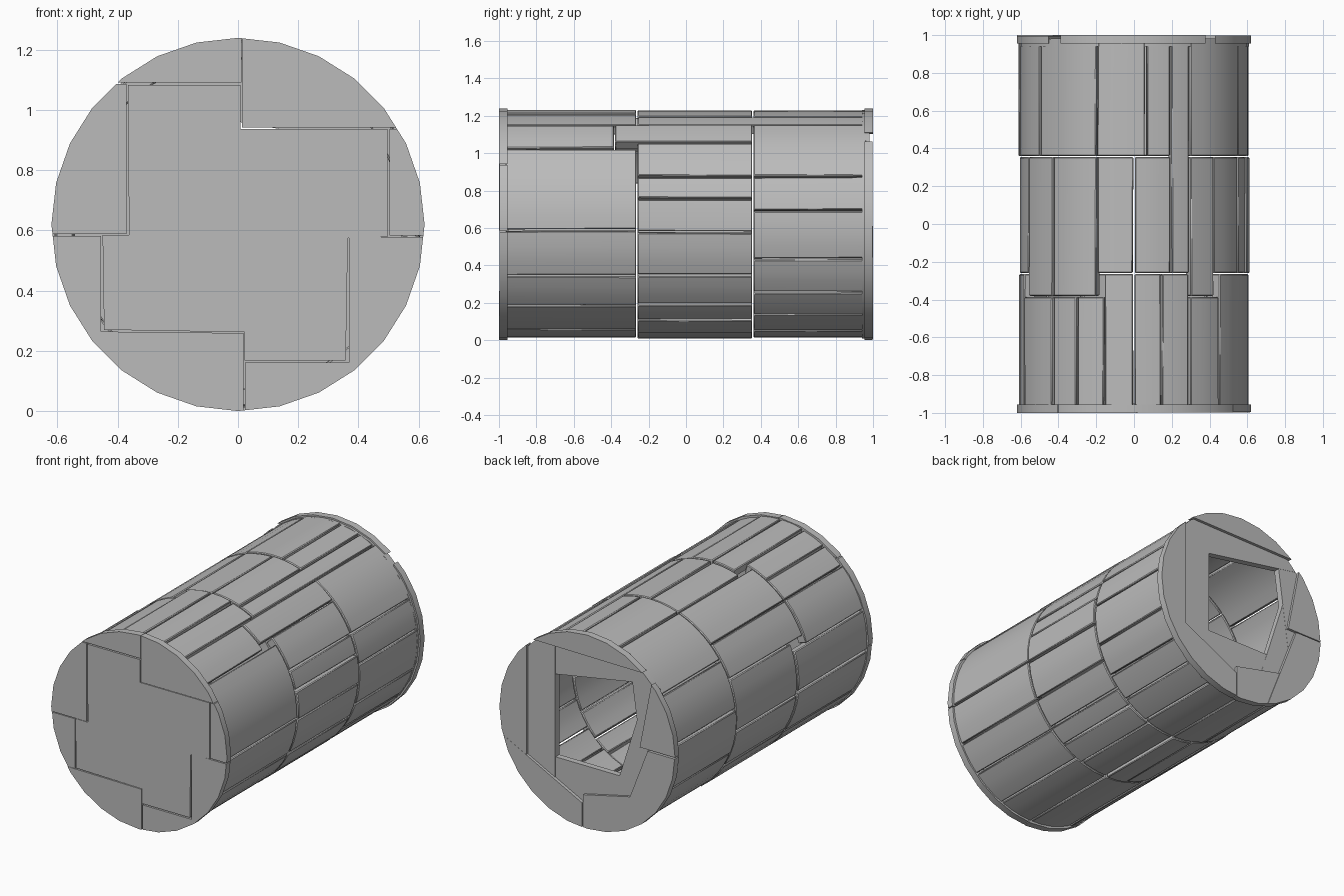
import bpy, bmesh, math, random

if "Cube" in bpy.data.objects:
    bpy.data.objects.remove(bpy.data.objects["Cube"])

random.seed(4)
CZ, R = 0.62, 0.62          # axis height and outer radius

grey = bpy.data.materials.new("stone_grey")
grey.diffuse_color = (0.5, 0.5, 0.5, 1)
grey.use_nodes = True
grey.node_tree.nodes["Principled BSDF"].inputs["Base Color"].default_value = grey.diffuse_color


def finish(bm, name, bevel=0.0):
    bmesh.ops.recalc_face_normals(bm, faces=bm.faces)
    me = bpy.data.meshes.new(name)
    bm.to_mesh(me)
    bm.free()
    ob = bpy.data.objects.new(name, me)
    bpy.context.collection.objects.link(ob)
    me.materials.append(grey)
    bpy.context.view_layer.objects.active = ob
    ob.select_set(True)
    bpy.ops.object.shade_smooth_by_angle(angle=math.radians(25))
    ob.select_set(False)
    if bevel:
        m = ob.modifiers.new("bevel", 'BEVEL')
        m.width, m.segments, m.limit_method = bevel, 1, 'ANGLE'
        m.angle_limit = math.radians(45)


def stave(name, t0, t1, y0, y1, r, thick=0.06):
    """Curved plank of the barrel; angles in degrees clockwise from the top."""
    bm = bmesh.new()
    n = max(2, round((t1 - t0) / 7))
    gap = 0.25
    skew = [random.uniform(0, 0.45) for _ in range(4)]
    rows = []
    for k, y in enumerate((y0, y1)):
        a, b = t0 + gap + skew[k], t1 - gap - skew[k + 2]
        for rad in (r, r - thick):
            row = []
            for i in range(n + 1):
                t = math.radians(a + (b - a) * i / n)
                row.append(bm.verts.new((rad * math.sin(t), y, CZ + rad * math.cos(t))))
            rows.append(row)
    o0, i0, o1, i1 = rows
    for p, q in ((o0, o1), (o1, i1), (i1, i0), (i0, o0)):
        for i in range(n):
            bm.faces.new((p[i], p[i + 1], q[i + 1], q[i]))
    for i in (0, n):
        bm.faces.new((o0[i], o1[i], i1[i], i0[i]))
    finish(bm, name, 0.005)


def slab(name, cuts, y0, y1, r=R, sides=28, outline=None):
    """Flat cap plate: a disc trimmed by cuts (nx, nz, d) keeping nx*x+nz*z >= d."""
    bm = bmesh.new()
    if outline is None:
        outline = [(r * math.sin(2 * math.pi * i / sides),
                    CZ + r * math.cos(2 * math.pi * i / sides)) for i in range(sides)]
    bm.faces.new([bm.verts.new((x, y0, z)) for x, z in outline])
    for nx, nz, d in cuts:
        l2 = nx * nx + nz * nz
        bmesh.ops.bisect_plane(bm, geom=bm.verts[:] + bm.edges[:] + bm.faces[:], dist=1e-5,
                               plane_co=(nx * d / l2, 0, nz * d / l2),
                               plane_no=(nx, 0, nz), clear_inner=True)
    ext = bmesh.ops.extrude_face_region(bm, geom=bm.faces[:], use_keep_orig=True)
    for v in ext["geom"]:
        if isinstance(v, bmesh.types.BMVert):
            v.co.y = y1
    finish(bm, name)


def line(a, b):
    """Cut keeping the side to the left of the direction a to b."""
    nx, nz = a[1] - b[1], b[0] - a[0]
    return nx, nz, nx * a[0] + nz * a[1]


# Barrel staves in three rows, joints staggered
back = [-180, -157, -136, -112, -84, -55, -19, 6, 19, 29, 65, 83, 108, 127, 143, 160, 180]
mid = [-180, -165, -146, -122, -98, -67, -45, -19, 0, 19, 29, 44, 65, 77, 94, 117, 135,
       147, 162, 180]
front = [-180, -150, -124, -96, -72, -45, -30, -15, 0, 14, 29, 48, 93, 117, 136, 158, 180]


def joint(t):
    """Position of the joint between the front and middle rows."""
    return -0.38 if -72 < t < -16 or 28 < t < 44 else -0.26


for label, seams in (("back", back), ("middle", mid), ("front", front)):
    for i, (a, b) in enumerate(zip(seams, seams[1:])):
        c = (a + b) / 2
        if label == "back":
            y0, y1 = 0.36, 0.965
        elif label == "middle":
            y0, y1 = joint(c), 0.354
        else:
            y0, y1 = -0.965, joint(c) - 0.006
        if (a, b) == (19, 29):
            if label == "back":
                continue            # the middle stave runs through here
            y1 = 0.965
        stave(f"{label}_stave_{i + 1}", a, b, y0, y1, random.uniform(0.604, 0.613))

# Front cap: pinwheel board with eight rim plates around it
slab("front_board", [], -0.998, -0.95, outline=[
    (0.008, 1.083), (0.008, 0.938), (0.497, 0.938), (0.499, 0.58), (0.365, 0.575),
    (0.358, 0.168), (0.022, 0.168), (0.022, 0.262), (-0.445, 0.27), (-0.45, 0.585),
    (-0.362, 0.585), (-0.366, 1.083)])
rim = [
    ("top_left", [(0, 1, 1.092), (-1, 0, -0.012)], -1.0),
    ("top_right", [(0, 1, 0.942), (1, 0, 0.014)], -0.999),
    ("right_upper", [(1, 0, 0.503), (0, 1, 0.584), (0, -1, -0.938)], -0.996),
    ("right_lower", [line((0.362, 0.16), (0.372, 0.58))], -0.997),
    ("bottom_right", [(0, -1, -0.161), (1, 0, 0.024), (-1, 0, -0.37)], -0.999),
    ("bottom_left", [line((0.02, 0.259), (-0.45, 0.264)), (-1, 0, -0.018)], -1.0),
    ("left_lower", [(-1, 0, 0.455), (0, -1, -0.582), (0, 1, 0.235)], -0.997),
    ("left_upper", [(-1, 0, 0.37), (0, 1, 0.588), (0, -1, -1.087)], -1.0)]
for name, cuts, y in rim:
    if name == "right_lower":
        cuts = [(1, 0, 0.369), (0, -1, -0.578)]
    slab("front_rim_" + name, cuts, y, -0.955)

# Back cap: boards framing a five-sided opening
hole = [(0.237, 0.39), (0.237, 0.92), (-0.307, 1.015), (-0.34, 0.78), (-0.216, 0.39)]
for i in range(5):
    a, b = hole[i], hole[(i + 1) % 5]
    slab(f"back_frame_{i + 1}", [line(b, a)], 0.94, 0.982 - 0.001 * i, r=0.61)

# Raised plates round the back rim, alternately overlapping
plates = [
    ("right", [(1, 0, 0.43), (0, 1, 0.16)], 0.998),
    ("top", [line((-0.55, 1.10), (0.43, 1.11)), (-1, 0, -0.425)], 1.0),
    ("left_upper", [line((-0.37, 0.62), (-0.46, 1.08)), (0, 1, 0.62), (0, -1, -1.09)], 0.996),
    ("left_lower", [line((-0.27, 0.2), (-0.43, 0.615)), (0, -1, -0.612)], 1.0),
    ("bottom_left", [line((0.03, 0.21), (-0.28, 0.28)), (-1, 0, -0.03)], 0.995),
    ("bottom_right", [line((0.43, 0.36), (0.04, 0.16)), (1, 0, 0.036)], 0.999)]
for name, cuts, y in plates:
    slab("back_rim_" + name, cuts, 0.955, y)
